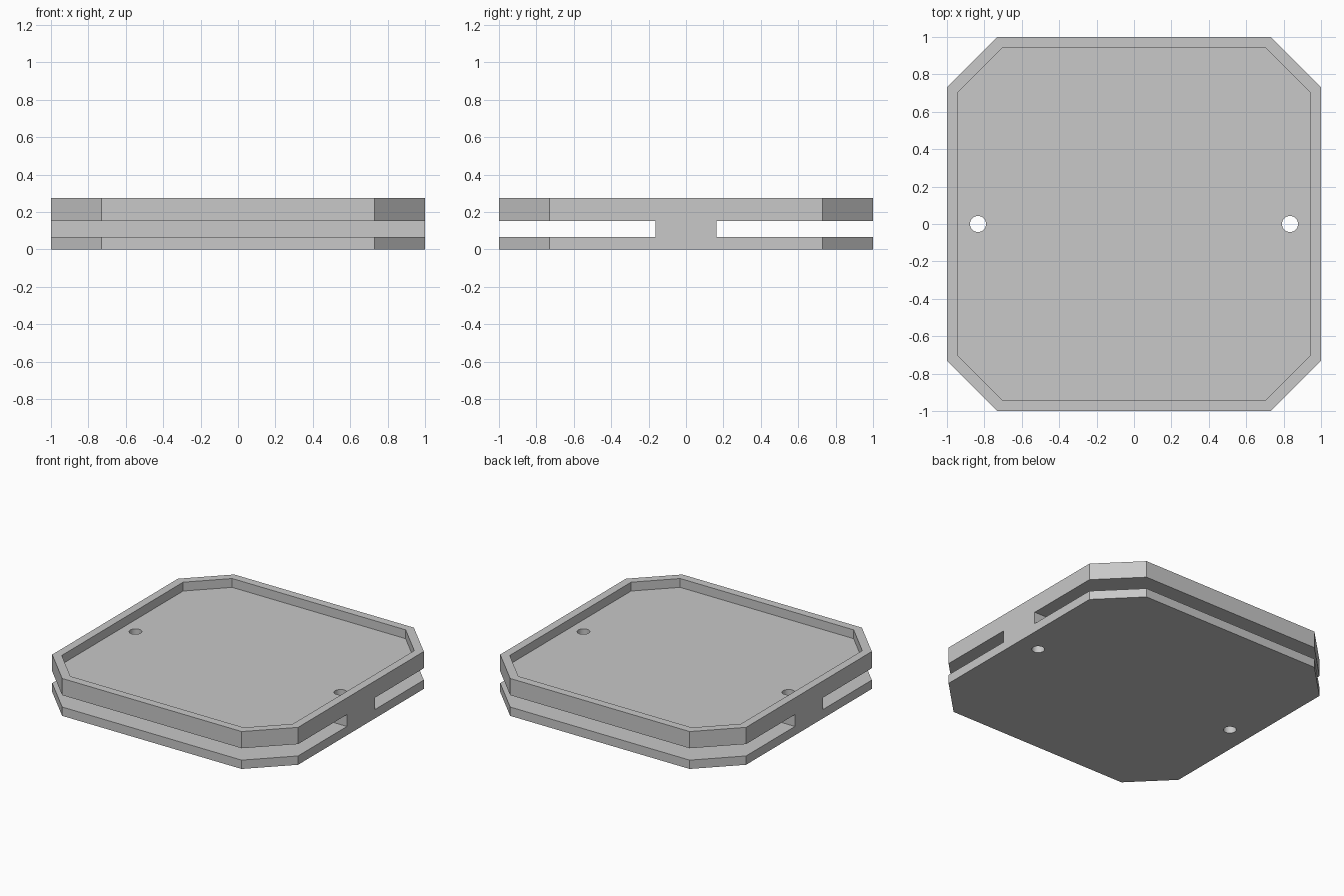
import bpy
import bmesh

if "Cube" in bpy.data.objects:
    bpy.data.objects.remove(bpy.data.objects["Cube"], do_unlink=True)

HEIGHT = 0.275
FLOOR = 0.21                  # floor of the shallow tray
SLOT_LOW, SLOT_HIGH = 0.065, 0.152
WEB = 0.163                   # half width of the central web

grey = bpy.data.materials.new("plain grey")
grey.use_nodes = True
colour = (0.58, 0.58, 0.58, 1)
grey.diffuse_color = colour
grey.node_tree.nodes["Principled BSDF"].inputs["Base Color"].default_value = colour


def new_object(name, bm):
    bmesh.ops.recalc_face_normals(bm, faces=bm.faces)
    mesh = bpy.data.meshes.new(name)
    bm.to_mesh(mesh)
    bm.free()
    mesh.materials.append(grey)
    obj = bpy.data.objects.new(name, mesh)
    bpy.context.collection.objects.link(obj)
    return obj


def prism(name, outline, low, high):
    """Extrude a closed xy outline from low to high."""
    bm = bmesh.new()
    face = bm.faces.new([bm.verts.new((x, y, low)) for x, y in outline])
    top = bmesh.ops.extrude_face_region(bm, geom=[face])["geom"]
    moved = [v for v in top if isinstance(v, bmesh.types.BMVert)]
    bmesh.ops.translate(bm, verts=moved, vec=(0, 0, high - low))
    return new_object(name, bm)


def clipped_square(half, flat):
    """Square outline with its four corners cut off."""
    quarter = [(half, -flat), (half, flat)]
    points = []
    for _ in range(4):
        points += quarter
        quarter = [(-y, x) for x, y in quarter]
    return points


# Main body: thick plate with clipped corners
body = prism("tray_body", clipped_square(1, 0.73), 0, HEIGHT)

# Cutters: tray recess, then a side slot and a bolt hole on each side
cutters = [prism("recess_cutter", clipped_square(0.94, 0.705), FLOOR, HEIGHT + 0.1)]
for side in (-1, 1):
    near, far = side * WEB, side * 1.2
    slot = [(-1.2, near), (1.2, near), (1.2, far), (-1.2, far)]
    cutters.append(prism("slot_cutter", slot, SLOT_LOW, SLOT_HIGH))
    bm = bmesh.new()
    bmesh.ops.create_cone(bm, cap_ends=True, segments=32,
                          radius1=0.043, radius2=0.043, depth=1)
    bmesh.ops.translate(bm, verts=bm.verts, vec=(side * 0.834, 0, 0.1))
    cutters.append(new_object("hole_cutter", bm))

for cutter in cutters:
    cutter.hide_render = True
    cut = body.modifiers.new(cutter.name, "BOOLEAN")
    cut.operation = "DIFFERENCE"
    cut.solver = "EXACT"
    cut.object = cutter

# Bake the cuts and drop the cutters
bpy.context.view_layer.update()
graph = bpy.context.evaluated_depsgraph_get()
baked = bpy.data.meshes.new_from_object(body.evaluated_get(graph))
body.modifiers.clear()
body.data = baked
baked.materials.clear()
baked.materials.append(grey)
for cutter in cutters:
    bpy.data.objects.remove(cutter, do_unlink=True)

# Smooth hole walls, sharp edges elsewhere
bpy.ops.object.select_all(action="DESELECT")
body.select_set(True)
bpy.context.view_layer.objects.active = body
bpy.ops.object.shade_smooth_by_angle(angle=0.5)
